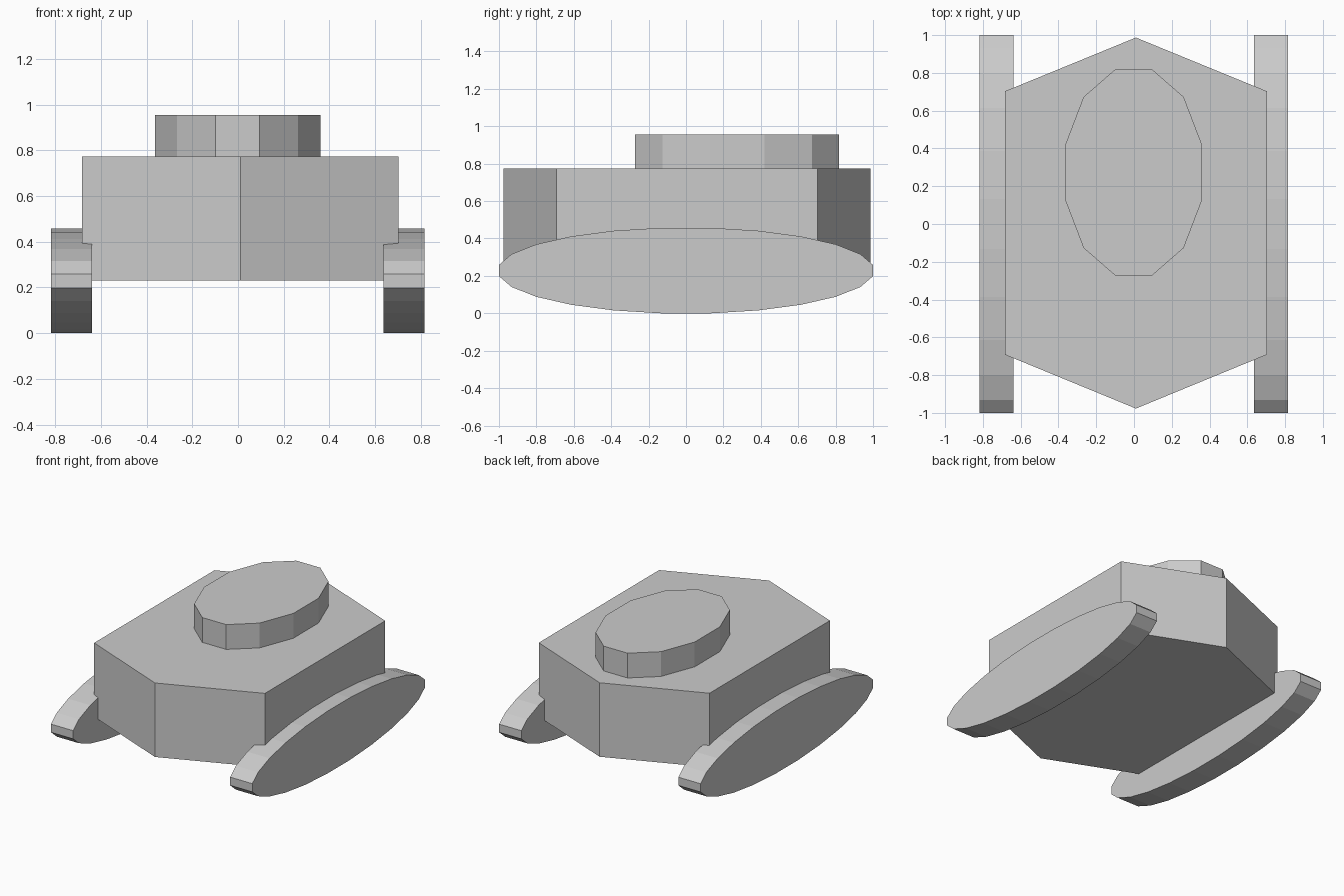
import bpy, bmesh
from math import sin, cos, tau

if "Cube" in bpy.data.objects:
    bpy.data.objects.remove(bpy.data.objects["Cube"])


def prism(name, outline, low, high, place):
    """Extrude a 2D outline from low to high; place maps (u, v, w) to x, y, z."""
    bm = bmesh.new()
    bottom = [bm.verts.new(place(u, v, low)) for u, v in outline]
    top = [bm.verts.new(place(u, v, high)) for u, v in outline]
    bm.faces.new(bottom[::-1])
    bm.faces.new(top)
    n = len(outline)
    for i in range(n):
        j = (i + 1) % n
        bm.faces.new((bottom[i], bottom[j], top[j], top[i]))
    bmesh.ops.recalc_face_normals(bm, faces=bm.faces)
    mesh = bpy.data.meshes.new(name)
    bm.to_mesh(mesh)
    bm.free()
    obj = bpy.data.objects.new(name, mesh)
    bpy.context.collection.objects.link(obj)
    return obj


def oval(sides, half_u, half_v, cu=0, cv=0):
    """Low-poly ellipse with flats facing the axes, given its overall half sizes."""
    k = cos(tau / sides / 2)
    angles = [tau * (i + 0.5) / sides for i in range(sides)]
    return [(cu + half_u / k * cos(a), cv + half_v / k * sin(a)) for a in angles]


def upright(u, v, w):
    return (u, v, w)


def sideways(u, v, w):
    return (w, u, v)


# Hull: stretched hexagon with pointed front and back
hull = [(0.01, -0.977), (0.703, -0.692), (0.703, 0.703),
        (0.01, 0.987), (-0.683, 0.703), (-0.683, -0.692)]
prism("hull", hull, 0.23, 0.773, upright)

# Turret: twelve-sided oval set towards the back
prism("turret", oval(12, 0.362, 0.546, -0.002, 0.273), 0.773, 0.955, upright)

# Tracks: flattened oval discs on both sides
track = oval(24, 1.0, 0.2285, 0, 0.2285)
prism("right_track", track, 0.636, 0.816, sideways)
prism("left_track", track, -0.818, -0.638, sideways)
